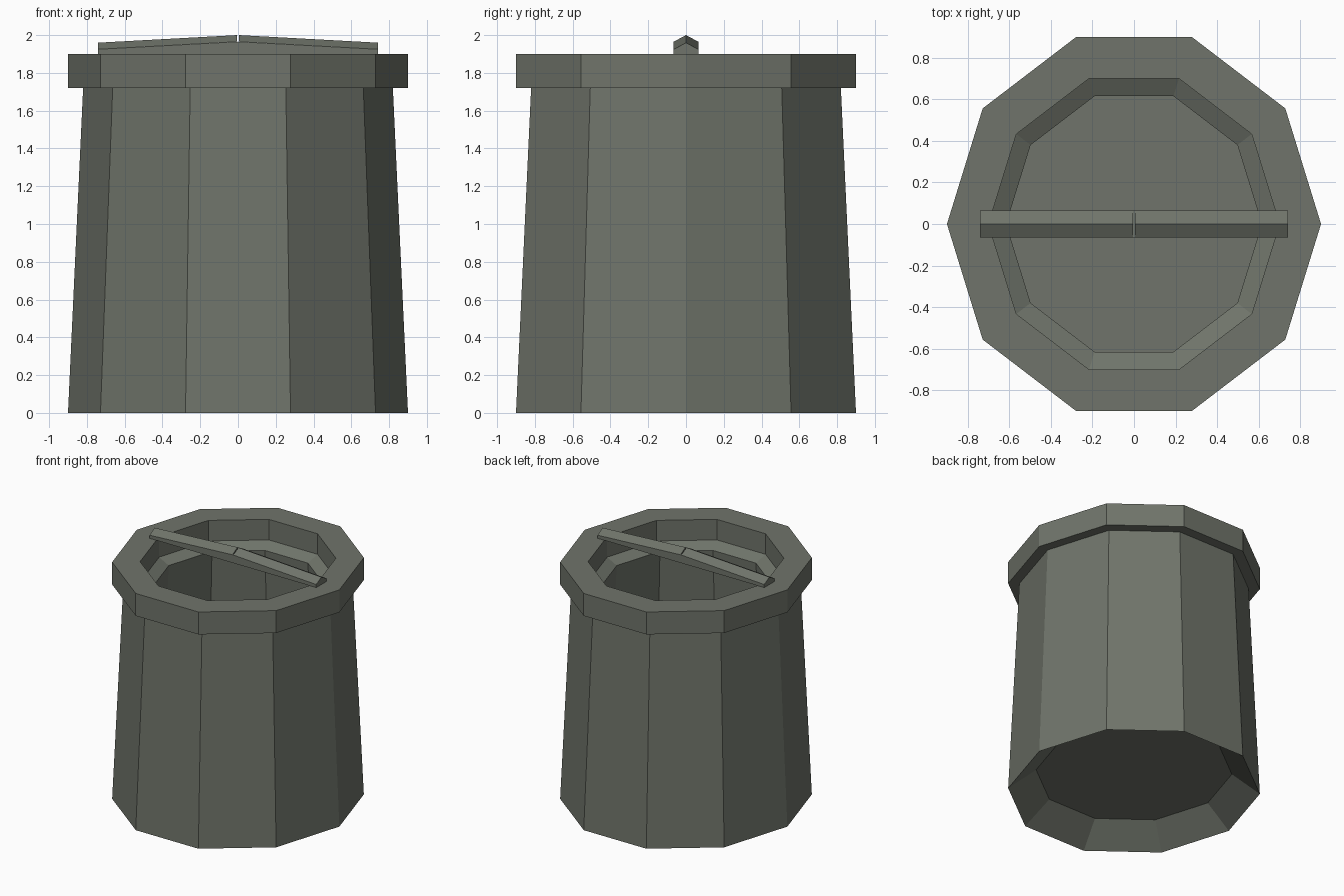
import bpy, bmesh, math

if "Cube" in bpy.data.objects:
    bpy.data.objects.remove(bpy.data.objects["Cube"])

mat = bpy.data.materials.new("dark grey green")
mat.diffuse_color = (0.16, 0.175, 0.145, 1)
mat.use_nodes = True
mat.node_tree.nodes["Principled BSDF"].inputs["Base Color"].default_value = mat.diffuse_color


def finish(name, bm):
    bmesh.ops.recalc_face_normals(bm, faces=bm.faces[:])
    me = bpy.data.meshes.new(name)
    bm.to_mesh(me)
    bm.free()
    me.materials.append(mat)
    ob = bpy.data.objects.new(name, me)
    bpy.context.collection.objects.link(ob)
    return ob


def loft(bm, rings, cap=True):
    """Skin a list of closed point rings and cap both ends."""
    vs = [[bm.verts.new(p) for p in r] for r in rings]
    n = len(vs[0])
    for a, b in zip(vs, vs[1:]):
        for i in range(n):
            j = (i + 1) % n
            bm.faces.new((a[i], a[j], b[j], b[i]))
    if cap:
        bm.faces.new(vs[0][::-1])
        bm.faces.new(vs[-1])


SIDES = 10
Y_SCALE = 1 / math.sin(math.radians(72))  # flat sides reach full radius in y


def ring(r, z):
    return [(r * math.cos(2 * math.pi * i / SIDES),
             r * Y_SCALE * math.sin(2 * math.pi * i / SIDES), z)
            for i in range(SIDES)]


# Barrel: recessed base, tapered wall, thick rim, inner ledge, hollow inside
profile = [(0.70, 0.16), (0.90, 0.0), (0.82, 1.72), (0.90, 1.72),
           (0.90, 1.90), (0.70, 1.90), (0.70, 1.735), (0.615, 1.69),
           (0.70, 0.17)]
bm = bmesh.new()
loft(bm, [ring(r, z) for r, z in profile])
finish("barrel_body", bm)

# Handle bar: flat-bottomed strip rising to the middle
W, END = 0.065, 0.74


def strip(x, eave):
    return [(x, -W, 1.90), (x, W, 1.90), (x, W, eave), (x, -W, eave)]


bm = bmesh.new()
loft(bm, [strip(-END, 1.925), strip(0, 1.965), strip(END, 1.925)])
finish("handle_base", bm)


# Ridged caps on the handle, split by a narrow gap in the middle
def ridge(x, eave):
    return [(x, -W, eave), (x, W, eave), (x, 0, eave + 0.035)]


for side, label in ((-1, "left"), (1, "right")):
    bm = bmesh.new()
    loft(bm, [ridge(side * 0.004, 1.965), ridge(side * END, 1.925)])
    finish("handle_ridge_" + label, bm)
